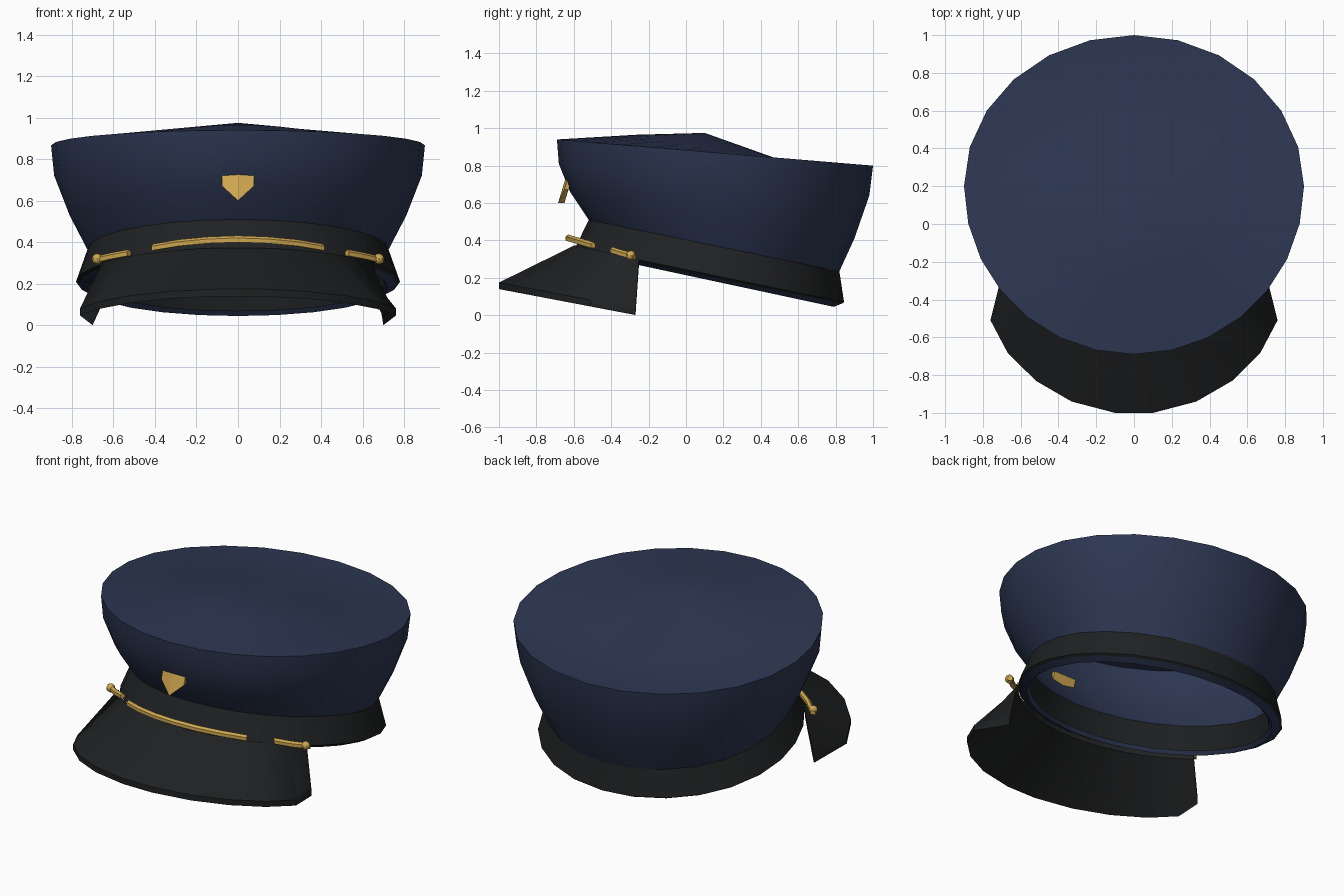
import bpy, bmesh, math

if "Cube" in bpy.data.objects:
    bpy.data.objects.remove(bpy.data.objects["Cube"])

def material(name, rgb):
    m = bpy.data.materials.new(name)
    m.diffuse_color = (*rgb, 1)
    m.use_nodes = True
    m.node_tree.nodes["Principled BSDF"].inputs["Base Color"].default_value = m.diffuse_color
    return m

navy = material("navy_cloth", (0.026, 0.038, 0.085))
black = material("black_leather", (0.014, 0.015, 0.016))
gold = material("gold", (0.62, 0.39, 0.08))

def finish(name, bm, mat, angle=38):
    bmesh.ops.recalc_face_normals(bm, faces=bm.faces)
    me = bpy.data.meshes.new(name)
    bm.to_mesh(me)
    bm.free()
    ob = bpy.data.objects.new(name, me)
    bpy.context.collection.objects.link(ob)
    me.materials.append(mat)
    bpy.ops.object.select_all(action='DESELECT')
    ob.select_set(True)
    bpy.context.view_layer.objects.active = ob
    bpy.ops.object.shade_smooth_by_angle(angle=math.radians(angle))
    return ob

def loft(name, rings, mat, caps=False, apex=None):
    bm = bmesh.new()
    vs = [[bm.verts.new(p) for p in r] for r in rings]
    for a, b in zip(vs, vs[1:]):
        for i in range(len(a)):
            j = (i + 1) % len(a)
            bm.faces.new((a[i], a[j], b[j], b[i]))
    if caps:
        bm.faces.new(vs[0])
        bm.faces.new(vs[-1])
    if apex:
        top = bm.verts.new(apex)
        for i in range(len(vs[-1])):
            bm.faces.new((vs[-1][i], vs[-1][(i + 1) % len(vs[-1])], top))
    return finish(name, bm, mat)

# 26 sides: 7 steps per quarter in front, 6 steps per quarter behind
ANGLES = [-90 + 180 * i / 14 for i in range(14)] + [90 + 15 * i for i in range(12)]

def tilted_ring(w, yf, zf, yb, zb, bulge=(0, 0)):
    """Egg-shaped ring on a plane from front (yf, zf) to back (yb, zb)."""
    cy = yf + (yb - yf) * 0.527
    pts = []
    for a in ANGLES:
        t = math.radians(a)
        c = math.cos(t)
        y = cy - c * (cy - yf if c > 0 else yb - cy)
        z = zf + (zb - zf) * (y - yf) / (yb - yf) + bulge[0] + bulge[1] * c
        pts.append((w * math.sin(t), y, z))
    return pts

band_top = tilted_ring(.725, -.52, .51, .82, .235)
band_low = tilted_ring(.78, -.59, .366, .845, .07)
band_lip = tilted_ring(.765, -.577, .353, .832, .062)
lining_low = tilted_ring(.725, -.54, .33, .79, .045)

# Crown with softly peaked top
loft("crown", [band_top,
               tilted_ring(.81, -.62, .66, .90, .41),
               tilted_ring(.885, -.68, .81, .98, .64),
               tilted_ring(.90, -.69, .94, 1.0, .80),
               tilted_ring(.47, -.27, .905, .60, .833, (.012, .048))],
     navy, apex=(0, .1, .975))

# Head band and lining
loft("head_band", [band_top, band_low, band_lip], black)
loft("lining", [band_lip, lining_low, tilted_ring(.705, -.52, .35, .77, .07)], navy)

# Visor: wedge sections swept around the front
half = [(.10, -1.0), (.33, -.94), (.52, -.83), (.67, -.68), (.76, -.51), (.70, -.27)]
outer = [(-x, y) for x, y in reversed(half)] + half
sections = []
for i, (x, y) in enumerate(outer):
    t = math.radians(57) * (i - 5.5) / 5.5
    xi, yi = .78 * math.sin(t), .165 - .765 * math.cos(t)
    zi = .372 - .205 * (yi + .59)
    zo = .175 - .19 * (y + 1)
    sections.append([(xi, yi, zi), (x, y, zo), (x, y, zo - .035), (xi, yi, zi - .035)])
loft("visor", sections, black, caps=True)

# Gold strap: thin box section along a path
def strap(name, path, h=.016, d=.014):
    rings = []
    for x, y, z in path:
        n = math.hypot(x / .78, (y - .16) / .75)
        nx, ny = x / .78 / n * d, (y - .16) / .75 / n * d
        rings.append([(x + nx, y + ny, z + h * .3), (x, y, z + h),
                      (x - nx, y - ny, z + h * .3), (x - nx, y - ny, z - h), (x + nx, y + ny, z - h)])
    loft(name, rings, gold, caps=True)

arc = [(.14, -.615, .411), (.28, -.57, .398), (.41, -.497, .376)]
strap("front_strap", [(-x, y, z) for x, y, z in reversed(arc)] + [(0, -.63, .416)] + arc)
for side, s in (("left", -1), ("right", 1)):
    strap(side + "_strap", [(s * .525, -.395, .35), (s * .61, -.345, .334), (s * .69, -.275, .315)])
    # Strap buttons
    bm = bmesh.new()
    bmesh.ops.create_uvsphere(bm, u_segments=8, v_segments=6, radius=.026)
    bmesh.ops.translate(bm, verts=bm.verts, vec=(s * .678, -.295, .32))
    finish(side + "_button", bm, gold)

# Shield badge with a centre ridge
outline = [(-.078, .735), (0, .735), (.078, .735), (.078, .672), (0, .60), (-.078, .672)]
bm = bmesh.new()
lean = lambda z: -.672 + .30 * (z - .60)
front = [bm.verts.new((x, lean(z) - (.012 if x == 0 else 0), z)) for x, z in outline]
back = [bm.verts.new((x, lean(z) + .022, z)) for x, z in outline]
for v in (front, back):
    bm.faces.new((v[0], v[1], v[4], v[5]))
    bm.faces.new((v[1], v[2], v[3], v[4]))
for i in range(6):
    j = (i + 1) % 6
    bm.faces.new((front[i], front[j], back[j], back[i]))
finish("badge", bm, gold, 5)
